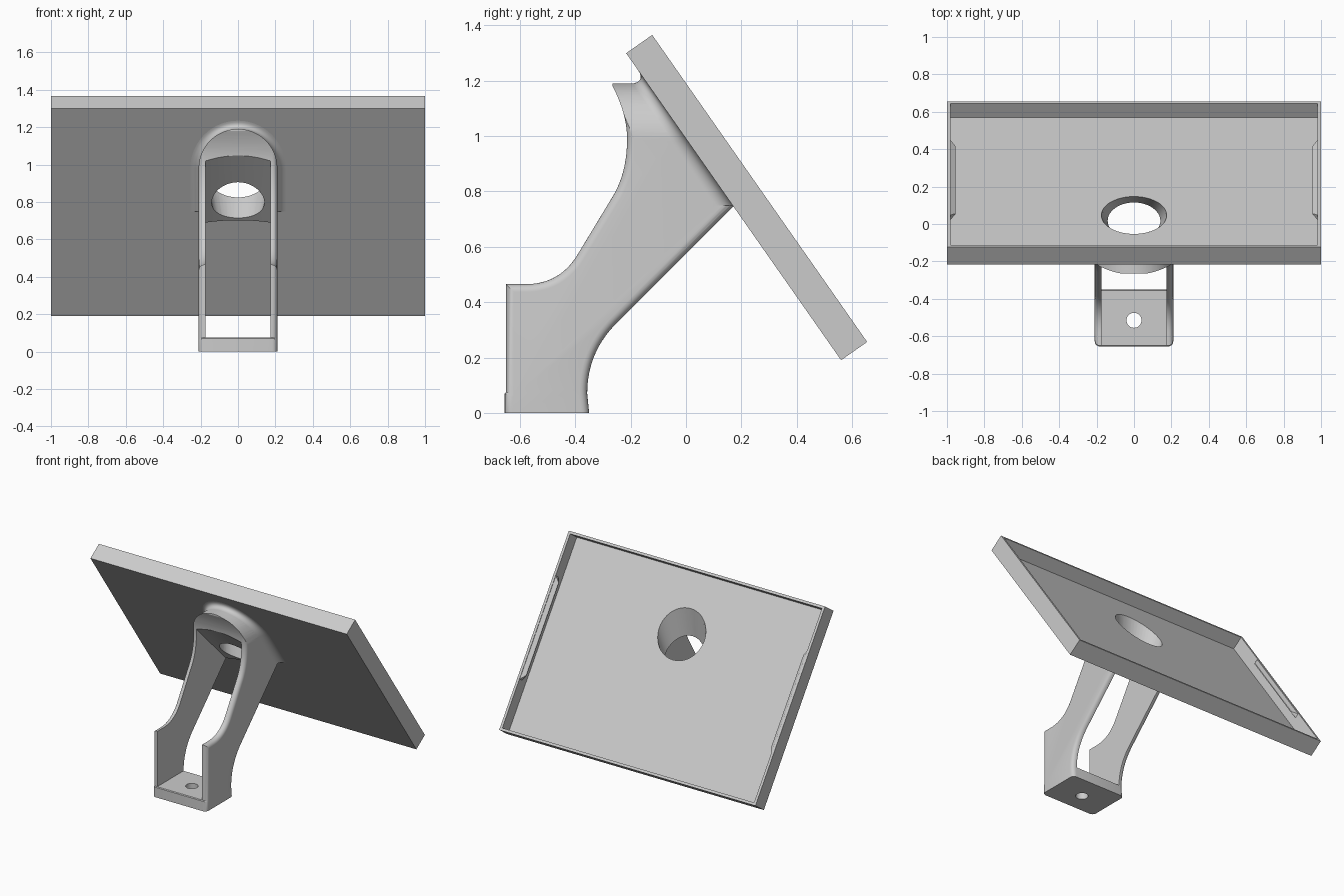
import bpy, bmesh
from math import sin, cos, pi, radians
from mathutils import Matrix, Vector

cube = bpy.data.objects.get("Cube")
if cube:
    bpy.data.objects.remove(cube, do_unlink=True)

grey = bpy.data.materials.new("light grey plastic")
grey.use_nodes = True
grey.diffuse_color = (0.6, 0.6, 0.6, 1)
grey.node_tree.nodes["Principled BSDF"].inputs["Base Color"].default_value = (0.6, 0.6, 0.6, 1)

TILT = Matrix.Translation((0, 0.172, 0.745)) @ Matrix.Rotation(radians(-55), 4, 'X')
PLATE_N = TILT.to_3x3() @ Vector((0, 0, 1))
PLATE_O = TILT.translation


def finish(name, bm):
    bmesh.ops.recalc_face_normals(bm, faces=bm.faces)
    me = bpy.data.meshes.new(name)
    bm.to_mesh(me)
    bm.free()
    ob = bpy.data.objects.new(name, me)
    bpy.context.collection.objects.link(ob)
    me.materials.append(grey)
    return ob


def loft(name, rings):
    """Closed solid through a list of equal-length rings."""
    bm = bmesh.new()
    loops = [[bm.verts.new(p) for p in ring] for ring in rings]
    n = len(loops[0])
    for a, b in zip(loops, loops[1:]):
        for i in range(n):
            j = (i + 1) % n
            bm.faces.new((a[i], a[j], b[j], b[i]))
    bm.faces.new(loops[0])
    bm.faces.new(loops[-1])
    return finish(name, bm)


def bezier(a, c, b, n=14):
    """Quadratic curve from a to b with control point c."""
    pts = []
    for i in range(n + 1):
        t = i / n
        pts.append(tuple((1 - t) ** 2 * p + 2 * t * (1 - t) * q + t * t * r
                         for p, q, r in zip(a, c, b)))
    return pts


def inset(points, moves, d):
    """Move each flagged edge of a clockwise outline inward by d."""
    n = len(points)
    normals = []
    for i in range(n):
        e = (Vector(points[(i + 1) % n]) - Vector(points[i])).normalized()
        normals.append(Vector((e.y, -e.x)))
    out = []
    for i in range(n):
        p, q = normals[i - 1], normals[i]
        dp, dq = d * moves[i - 1], d * moves[i]
        det = p.x * q.y - p.y * q.x
        if abs(det) > 0.3:
            shift = Vector((dp * q.y - dq * p.y, dq * p.x - dp * q.x)) / det
        else:
            shift = (p + q) * min(dp, dq) / (1 + p.dot(q))
        out.append(Vector(points[i]) + shift)
    return out


def arch(r, foot, n=40):
    """Round-topped outline in x and z."""
    arc = [(r * cos(pi * i / n), 0.98 + r * sin(pi * i / n)) for i in range(n + 1)]
    return [(r, foot)] + arc + [(-r, foot)]


def boolean(ob, cutter, operation='DIFFERENCE', keep=False):
    mod = ob.modifiers.new("cut", 'BOOLEAN')
    mod.operation = operation
    mod.solver = 'EXACT'
    mod.object = cutter
    bpy.context.view_layer.objects.active = ob
    bpy.ops.object.modifier_apply(modifier=mod.name)
    if not keep:
        bpy.data.objects.remove(cutter, do_unlink=True)


# Bracket side profile (y, z); the last edges of the top and foot stay sharp
profile = [(-0.655, 0), (-0.655, 0.07), (-0.65, 0.075), (-0.65, 0.465)]
profile += bezier((-0.58, 0.465), (-0.455, 0.465), (-0.39, 0.575))
profile += bezier((-0.26, 0.79), (-0.215, 0.87), (-0.213, 0.98))
profile += bezier((-0.213, 0.99), (-0.213, 1.08), (-0.265, 1.18))
top_start = len(profile)
profile += [(-0.265, 1.2), (-0.13, 1.2), (0.178, 0.753)]
profile += bezier((-0.252, 0.323), (-0.357, 0.218), (-0.357, 0.07))
profile += [(-0.35, 0)]
moves = [1] * len(profile)
moves[top_start] = moves[top_start + 1] = moves[-1] = 0

# Bracket body with rounded long edges
ROUND = 0.028
half = []
for i in range(6):
    a = pi / 2 * i / 5
    half.append((0.21 - ROUND + ROUND * sin(a), ROUND * (1 - cos(a))))
sections = [(-x, d) for x, d in reversed(half)] + half
bracket = loft("bracket", [[(x, y, z) for y, z in inset(profile, moves, d)]
                           for x, d in sections])

# Rounded crown of the bracket
crown = loft("crown_cutter", [[(x, y, z) for x, z in arch(0.2105, -0.1)] for y in (-1, 1)])
boolean(bracket, crown, 'INTERSECT')

# Fillet where the bracket meets the tray
steps = [(0.045, -0.01)]
for i in range(9):
    a = pi / 2 * i / 8
    steps.append((0.045 * (1 - sin(a)), 0.05 * (1 - cos(a))))
steps.append((-0.003, 0.06))
rings = []
for grow, depth in steps:
    ring = []
    for x, z in arch(0.21 + grow, 0.75):
        y = PLATE_O.y + (-depth - (z - PLATE_O.z) * PLATE_N.z) / PLATE_N.y
        ring.append((x, y, z))
    rings.append(ring)
boolean(bracket, loft("flare", rings), 'UNION')

# Open channel between the two arms, with a slightly vaulted ceiling
rings = []
for i in range(13):
    x = 0.175 * (i / 6 - 1)
    c = 0.805 + 0.025 * (1 - (x / 0.175) ** 2)
    rings.append([(x, -1, 0.075), (x, c - 0.075, 0.075), (x, -1, c + 1)])
boolean(bracket, loft("channel_cutter", rings))

# Screw hole in the foot
screw = [[(0.04 * cos(pi * i / 16), -0.515 + 0.04 * sin(pi * i / 16), z)
          for i in range(32)] for z in (-0.1, 0.2)]
boolean(bracket, loft("screw_cutter", screw))

# Tray: shallow open box on the tilted plane
bm = bmesh.new()
bmesh.ops.create_cube(bm, size=1, matrix=Matrix.Translation((0, 0, 0.0575))
                      @ Matrix.Diagonal((2, 1.354, 0.115, 1)))
top = max(bm.faces, key=lambda f: f.calc_center_median().z)
bmesh.ops.inset_region(bm, faces=[top], thickness=0.025)
inner = bmesh.ops.extrude_discrete_faces(bm, faces=[top])["faces"]
bmesh.ops.translate(bm, verts=inner[0].verts, vec=(0, 0, -0.09))
bm.transform(TILT)
tray = finish("tray", bm)

# Cable hole, tapering from the tray floor down to the channel
back, front = [], []
for i in range(48):
    a = 2 * pi * i / 48
    back.append(Vector((0.175 * cos(a), 0.047 + 0.1 * sin(a), 0.968 - 0.143 * sin(a))))
    front.append(Vector((0.142 * cos(a), 0.018 + 0.095 * sin(a), 0.802 - 0.095 * sin(a))))
hole = loft("cable_cutter", [[f.lerp(b, t) for f, b in zip(front, back)]
                             for t in (-0.25, 1.15)])
boolean(bracket, hole, keep=True)
boolean(tray, hole)

# Retaining clips on the short walls
for side, name in ((1, "left_clip"), (-1, "right_clip")):
    bm = bmesh.new()
    for x, s0, s1, heights in ((0.985, -0.38, 0.33, (0.08, 0.113)),
                               (0.955, -0.34, 0.29, (0.09, 0.096))):
        for s in (s0, s1):
            for h in heights:
                bm.verts.new((side * x, s, h))
    bmesh.ops.convex_hull(bm, input=bm.verts)
    bm.transform(TILT)
    finish(name, bm)

# Smooth the curved bracket, keep its edges crisp
for ob in (bracket, tray):
    bpy.ops.object.select_all(action='DESELECT')
    ob.select_set(True)
    bpy.context.view_layer.objects.active = ob
    bpy.ops.object.shade_smooth_by_angle(angle=radians(30))
